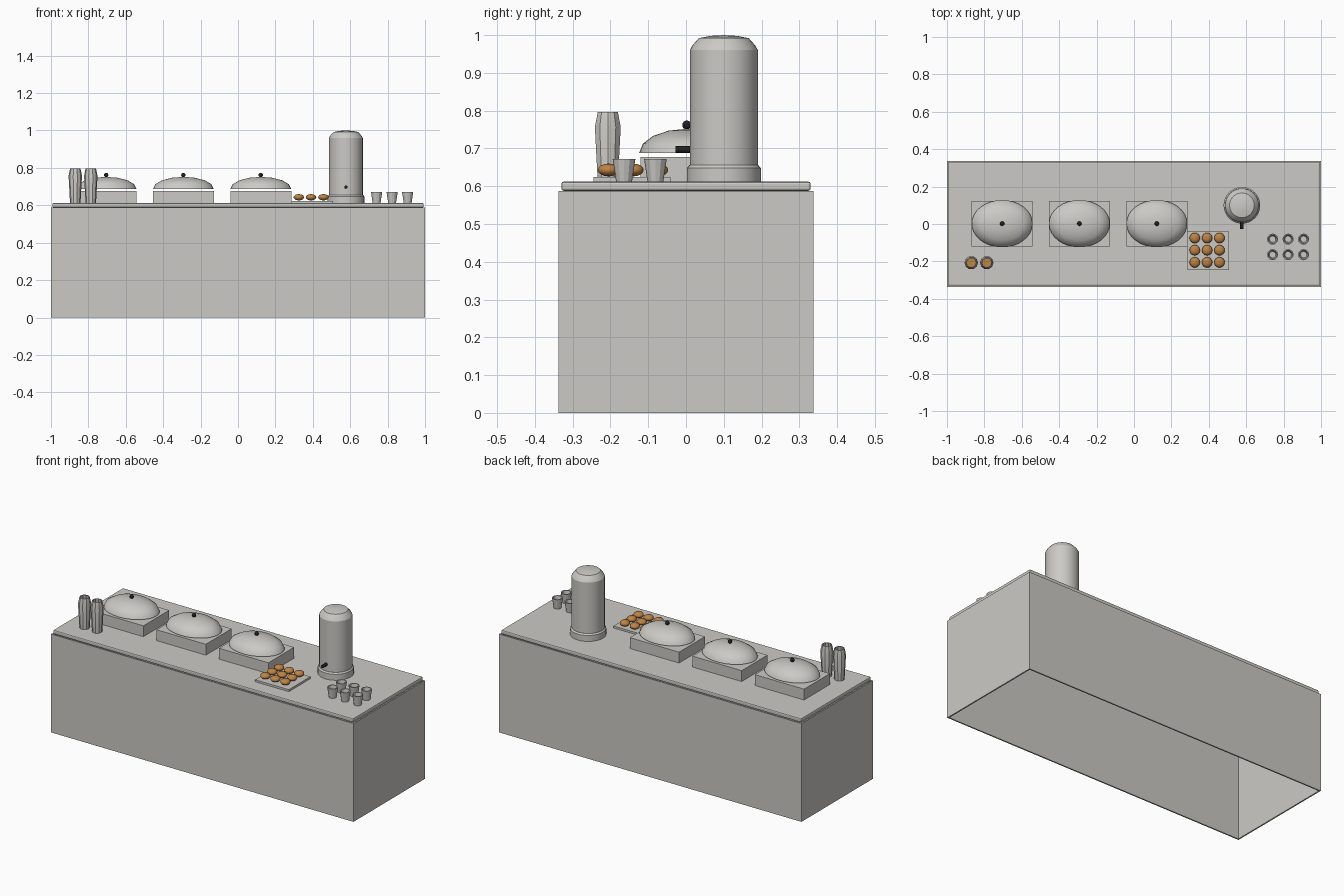
import bpy
import bmesh
import math

cube = bpy.data.objects.get("Cube")
if cube:
    bpy.data.objects.remove(cube, do_unlink=True)


def material(name, rgb):
    m = bpy.data.materials.new(name)
    m.use_nodes = True
    m.diffuse_color = (*rgb, 1)
    m.node_tree.nodes["Principled BSDF"].inputs["Base Color"].default_value = (*rgb, 1)
    return m


GREY = material("warm_grey", (0.6, 0.59, 0.56))
ORANGE = material("baked_orange", (0.52, 0.23, 0.06))
BLACK = material("black", (0.015, 0.015, 0.015))
TOP = 0.612  # height of the table surface


def finish(name, bm, mat, loc, smooth=None):
    bmesh.ops.recalc_face_normals(bm, faces=bm.faces)
    mesh = bpy.data.meshes.new(name)
    bm.to_mesh(mesh)
    bm.free()
    mesh.materials.append(mat)
    ob = bpy.data.objects.new(name, mesh)
    ob.location = loc
    bpy.context.collection.objects.link(ob)
    if smooth:
        bpy.ops.object.select_all(action='DESELECT')
        ob.select_set(True)
        bpy.context.view_layer.objects.active = ob
        bpy.ops.object.shade_smooth_by_angle(angle=math.radians(smooth))
    return ob


def box(name, size, loc, mat=GREY, bevel=0):
    bm = bmesh.new()
    bmesh.ops.create_cube(bm, size=1)
    bmesh.ops.scale(bm, vec=size, verts=bm.verts)
    ob = finish(name, bm, mat, loc)
    if bevel:
        mod = ob.modifiers.new("soft_edge", 'BEVEL')
        mod.width = bevel
        mod.segments = 2
    return ob


def lathe(name, profile, loc, mat=GREY, sides=32, stretch=1, smooth=25):
    """Revolve (radius, height) points about z; zero radius makes a pole."""
    bm = bmesh.new()
    rings = []
    for r, z in profile:
        n = sides if r else 1
        rings.append([bm.verts.new((r * stretch * math.cos(math.tau * i / sides),
                                    r * math.sin(math.tau * i / sides), z))
                      for i in range(n)])
    for a, b in zip(rings, rings[1:]):
        for i in range(sides):
            j = (i + 1) % sides
            quad = [a[i % len(a)], a[j % len(a)], b[j % len(b)], b[i % len(b)]]
            bm.faces.new(list(dict.fromkeys(quad)))
    return finish(name, bm, mat, loc, smooth)


def ball(name, size, loc, mat):
    bm = bmesh.new()
    bmesh.ops.create_uvsphere(bm, u_segments=16, v_segments=8, radius=1)
    bmesh.ops.scale(bm, vec=size, verts=bm.verts)
    return finish(name, bm, mat, loc, 50)


# Table top and the open-bottomed skirt
box("table_top", (1.985, 0.66, 0.024), (0, 0, 0.6), bevel=0.006)
for s, front, side in ((-1, "front_skirt", "right_skirt"), (1, "back_skirt", "left_skirt")):
    box(front, (2.0, 0.008, 0.588), (0, s * 0.333, 0.294))
    box(side, (0.008, 0.658, 0.588), (s * 0.996, 0, 0.294))

# Food warmers: pan, floating domed lid and knob
dome = [(0, 0)] + [(0.126 * math.cos(a * math.pi / 16), 0.064 * math.sin(a * math.pi / 16))
                   for a in range(0, 8, 2)] + [(0, 0.064)]
for x in (-0.705, -0.292, 0.122):
    box("warmer_pan", (0.326, 0.244, 0.065), (x, 0.002, TOP + 0.0325))
    lathe("warmer_lid", dome, (x, 0.002, 0.688), stretch=1.29, smooth=50)
    ball("lid_knob", (0.012, 0.012, 0.012), (x, 0.002, 0.762), BLACK)

# Drinks urn with base ring, domed cap and spigot
lathe("urn_base", [(0, 0), (0.098, 0), (0.098, 0.036), (0.091, 0.044), (0, 0.044)],
      (0.577, 0.1, TOP))
lathe("urn_body", [(0, 0.65), (0.09, 0.65), (0.09, 0.96), (0.083, 0.973), (0.066, 0.992),
                   (0.035, 0.998), (0, 1.0)], (0.577, 0.1, 0))
spigot = lathe("urn_spigot", [(0, 0), (0.009, 0), (0.009, 0.045), (0, 0.045)],
               (0.577, 0.017, 0.697), BLACK, sides=12, smooth=40)
spigot.rotation_euler.x = math.pi / 2

# Tray of round pastries
box("pastry_tray", (0.222, 0.205, 0.012), (0.397, -0.143, TOP + 0.006))
for i in range(3):
    for j in range(3):
        ball("pastry", (0.028, 0.028, 0.017),
             (0.325 + i * 0.066, -0.075 - j * 0.065, 0.643), ORANGE)

# Open cups
cup = [(0, 0), (0.021, 0), (0.03, 0.06), (0.024, 0.06), (0.017, 0.006), (0, 0.006)]
for i in range(3):
    for y in (-0.081, -0.164):
        lathe("cup", cup, (0.741 + i * 0.083, y, TOP), sides=12)

# Open carafes with juice inside
carafe = [(0, 0), (0.028, 0), (0.036, 0.145), (0.028, 0.184),
          (0.024, 0.184), (0.031, 0.145), (0.024, 0.006), (0, 0.006)]
for x in (-0.87, -0.787):
    lathe("carafe", carafe, (x, -0.207, TOP), sides=10)
    lathe("carafe_juice", [(0, 0.006), (0.023, 0.006), (0.029, 0.14), (0, 0.14)],
          (x, -0.207, TOP), ORANGE, sides=10)
